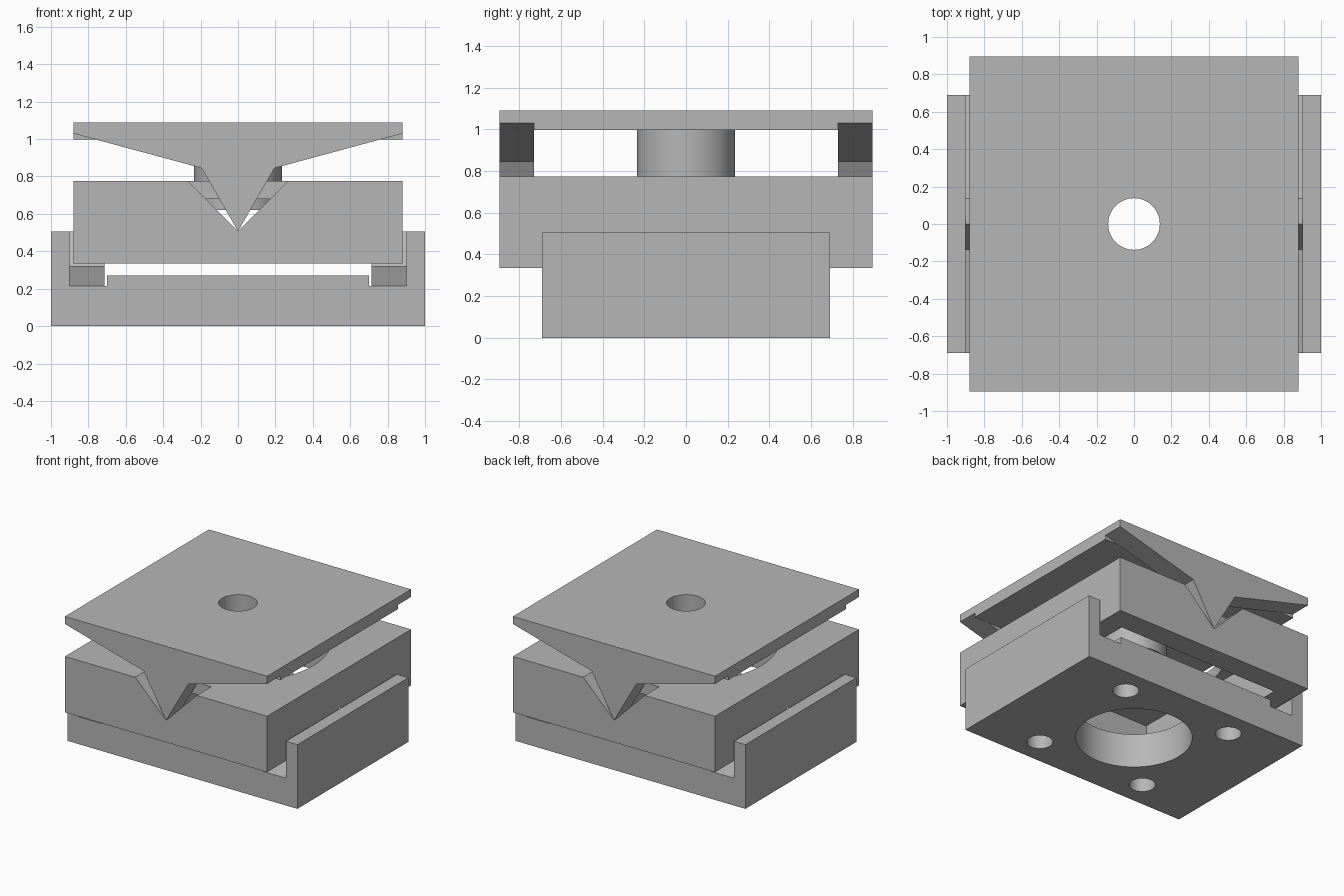
import bpy
import bmesh
import math

cube = bpy.data.objects.get("Cube")
if cube:
    bpy.data.objects.remove(cube, do_unlink=True)

grey = bpy.data.materials.new("machined_grey")
grey.use_nodes = True
grey.diffuse_color = (0.47, 0.47, 0.47, 1)
grey.node_tree.nodes["Principled BSDF"].inputs["Base Color"].default_value = grey.diffuse_color


def finish(name, bm):
    bmesh.ops.recalc_face_normals(bm, faces=bm.faces)
    mesh = bpy.data.meshes.new(name)
    bm.to_mesh(mesh)
    bm.free()
    obj = bpy.data.objects.new(name, mesh)
    obj.data.materials.append(grey)
    bpy.context.collection.objects.link(obj)
    return obj


def prism(name, profile, axis, start, end):
    """Extrude an (across, height) profile along the x or y axis."""
    bm = bmesh.new()
    place = (lambda a, z, d: (d, a, z)) if axis == "x" else (lambda a, z, d: (a, d, z))
    face = bm.faces.new([bm.verts.new(place(a, z, start)) for a, z in profile])
    out = bmesh.ops.extrude_face_region(bm, geom=[face])
    moved = [v for v in out["geom"] if isinstance(v, bmesh.types.BMVert)]
    step = end - start
    bmesh.ops.translate(bm, verts=moved, vec=(step, 0, 0) if axis == "x" else (0, step, 0))
    return finish(name, bm)


def box(name, x, y, z0, z1):
    return prism(name, [(-x, z0), (x, z0), (x, z1), (-x, z1)], "y", -y, y)


def cylinder(name, radius, z0, z1, x=0, y=0):
    bm = bmesh.new()
    bmesh.ops.create_cone(bm, cap_ends=True, segments=64, radius1=radius,
                          radius2=radius, depth=z1 - z0)
    bmesh.ops.translate(bm, verts=bm.verts, vec=(x, y, (z0 + z1) / 2))
    return finish(name, bm)


def activate(obj):
    bpy.ops.object.select_all(action="DESELECT")
    obj.select_set(True)
    bpy.context.view_layer.objects.active = obj


def cut(obj, *cutters):
    for cutter in cutters:
        mod = obj.modifiers.new("cut", "BOOLEAN")
        mod.operation = "DIFFERENCE"
        mod.solver = "EXACT"
        mod.object = cutter
        activate(obj)
        bpy.ops.object.modifier_apply(modifier=mod.name)
        bpy.data.objects.remove(cutter, do_unlink=True)


def mirrored(half):
    """Complete a half profile, listed from the outside to the centre."""
    return half + [(-a, z) for a, z in reversed(half) if a > 0]


TIP = 0.507    # height shared by both crossed pivot axes
WALL = 0.715   # inner face of the block walls

# Channel base with a recess beside each wall
base = prism("channel_base", mirrored([
    (1, 0), (1, 0.505), (0.9, 0.505), (0.9, 0.215), (0.7, 0.215), (0.7, 0.27)]),
    "y", -0.69, 0.69)
cut(base, cylinder("bore", 0.418, -0.1, 0.4))
for sx in (-1, 1):
    for sy in (-1, 1):
        cut(base, cylinder("screw_hole", 0.094, -0.1, 0.4, sx * 0.48, sy * 0.48))

# Upward knife edges, seated in the base recesses
lower_knife = mirrored([(0.69, 0.215), (0.136, 0.319), (0, TIP)])
prism("left_lower_knife", lower_knife, "x", 0.715, 0.9)
prism("right_lower_knife", lower_knife, "x", -0.9, -0.715)

# Hollow middle block with a round opening in its roof
block = box("middle_block", 0.88, 0.895, 0.335, 0.775)
cut(block, box("cavity", WALL, WALL, 0.2, 0.68),
    cylinder("roof_opening", 0.66, 0.5, 0.9))

# Right-angled seats: open upward at front and back, downward at the sides
upper_vee = [(0, TIP), (0.4, TIP + 0.4), (-0.4, TIP + 0.4)]
lower_vee = [(0, TIP), (0.3, TIP - 0.3), (-0.3, TIP - 0.3)]
for s in (-1, 1):
    cut(block, prism("upper_seat", upper_vee, "y", s * WALL, s),
        prism("lower_seat", lower_vee, "x", s * (WALL - 0.01), s))

# Top plate with a recess along its front and back edges
plate = prism("top_plate", mirrored([
    (0.895, 1.09), (0.895, 1.03), (0.73, 1.03), (0.73, 0.997)]), "x", -0.88, 0.88)
cut(plate, cylinder("plate_hole", 0.138, 0.9, 1.2))

# Tubular boss under the plate
boss = cylinder("plate_boss", 0.235, 0.62, 1.0)
cut(boss, cylinder("boss_hole", 0.138, 0.5, 1.2))

# Downward knife edges with tapered wings
upper_knife = mirrored([(0.88, 1.03), (0.195, 0.845), (0, TIP)])
prism("front_upper_knife", upper_knife, "y", -0.895, -0.73)
prism("back_upper_knife", upper_knife, "y", 0.73, 0.895)

for obj in (base, block, plate, boss):
    activate(obj)
    bpy.ops.object.shade_smooth_by_angle(angle=math.radians(30))
